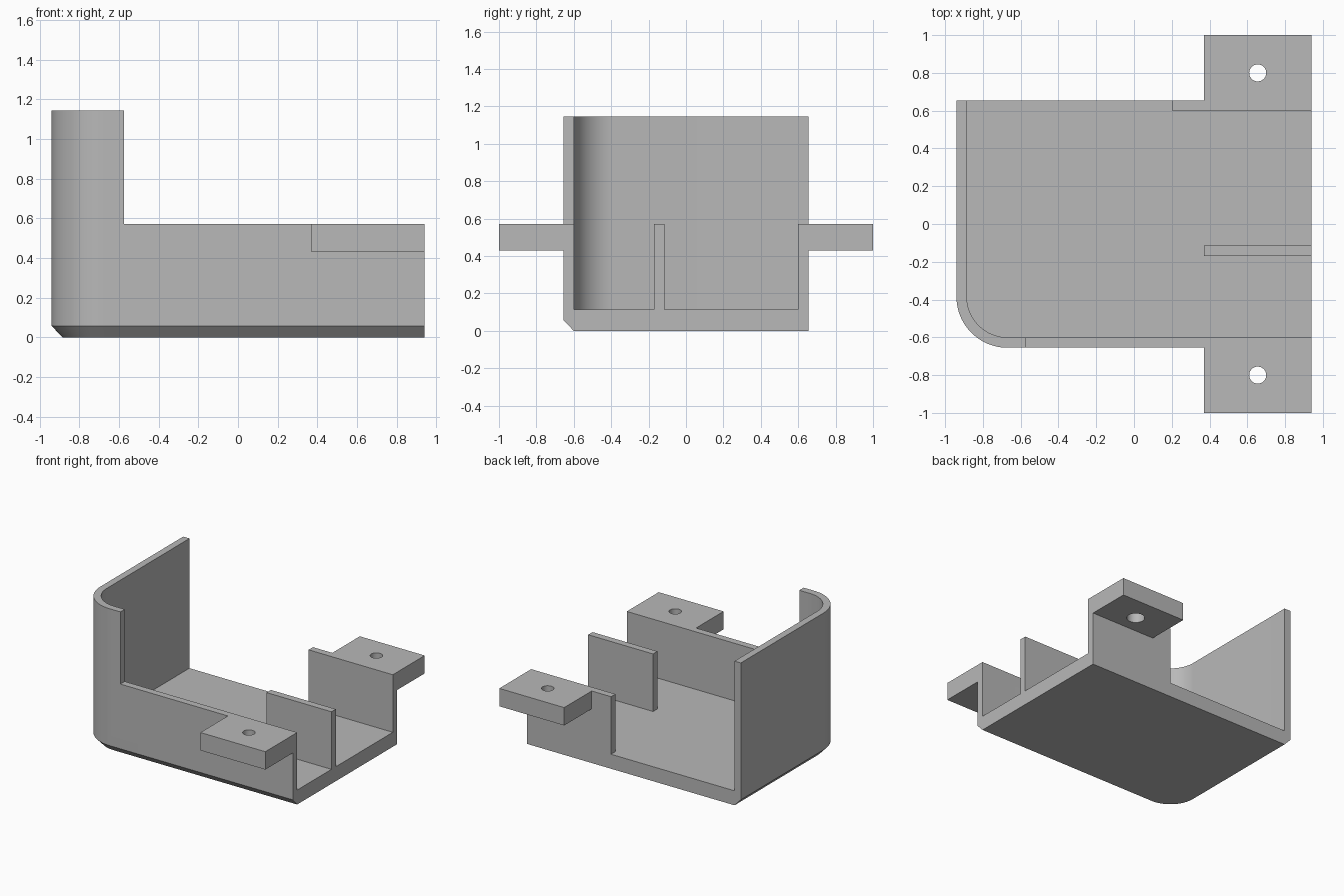
import bpy, bmesh, math
from mathutils import Matrix, Vector

default = bpy.data.objects.get("Cube")
if default:
    bpy.data.objects.remove(default, do_unlink=True)

grey = bpy.data.materials.new("plain grey")
grey.use_nodes = True
COLOUR = (0.48, 0.48, 0.48, 1)
grey.diffuse_color = COLOUR
grey.node_tree.nodes["Principled BSDF"].inputs["Base Color"].default_value = COLOUR

X, Y = 0.94, 0.655         # half width and half depth of the tray
T = 0.055                  # wall thickness
FLOOR, LOW, HIGH = 0.115, 0.572, 1.145
R = 0.27                   # corner radius
TAB_X = 0.37


def make(name, bm):
    bmesh.ops.recalc_face_normals(bm, faces=bm.faces)
    mesh = bpy.data.meshes.new(name)
    bm.to_mesh(mesh)
    bm.free()
    obj = bpy.data.objects.new(name, mesh)
    bpy.context.collection.objects.link(obj)
    mesh.materials.append(grey)
    return obj


def box(name, lo, hi):
    lo, hi = Vector(lo), Vector(hi)
    bm = bmesh.new()
    bmesh.ops.create_cube(bm, size=1, matrix=Matrix.Translation((lo + hi) / 2)
                          @ Matrix.Diagonal((*(hi - lo), 1)))
    return make(name, bm)


def cylinder(name, x, y, radius, z0, z1):
    bm = bmesh.new()
    bmesh.ops.create_cone(bm, cap_ends=True, segments=40, radius1=radius, radius2=radius,
                          depth=z1 - z0, matrix=Matrix.Translation((x, y, (z0 + z1) / 2)))
    return make(name, bm)


def outline(inset, extra=0):
    """Rectangle with one rounded corner; extra pushes the open sides outward."""
    pts = [(X + extra, inset - Y), (X + extra, Y + extra), (inset - X, Y + extra)]
    for i in range(25):
        a = math.pi + i / 24 * math.pi / 2
        pts.append((R - X + (R - inset) * math.cos(a), R - Y + (R - inset) * math.sin(a)))
    return pts


def loft(name, levels):
    """Stack matching outlines given as (points, height)."""
    bm = bmesh.new()
    rings = [[bm.verts.new((x, y, z)) for x, y in pts] for pts, z in levels]
    for a, b in zip(rings, rings[1:]):
        for i in range(len(a)):
            j = (i + 1) % len(a)
            bm.faces.new((a[i], a[j], b[j], b[i]))
    bm.faces.new(rings[0])
    bm.faces.new(rings[-1])
    return make(name, bm)


def cut(obj, cutter):
    cutter.hide_render = True
    mod = obj.modifiers.new("cut", 'BOOLEAN')
    mod.operation, mod.solver, mod.object = 'DIFFERENCE', 'EXACT', cutter
    bpy.context.view_layer.objects.active = obj
    bpy.ops.object.modifier_apply(modifier=mod.name)
    bpy.data.objects.remove(cutter, do_unlink=True)


def smooth(obj):
    bpy.ops.object.select_all(action='DESELECT')
    obj.select_set(True)
    bpy.context.view_layer.objects.active = obj
    bpy.ops.object.shade_smooth_by_angle(angle=math.radians(30))


# Tray with floor, tall side wall, rounded corner and low front wall
tray = loft("tray", [(outline(T), 0), (outline(0), 0.058), (outline(0), HIGH)])
inner = outline(T, 0.2)
cut(tray, loft("cavity_cutter", [(inner, FLOOR), (inner, HIGH + 0.2)]))
cut(tray, box("step_cutter", (-0.575, -1, LOW), (1.3, 1, HIGH + 0.2)))
smooth(tray)

# Short back wall and divider
box("back_wall", (0.2, Y - T, FLOOR), (X, Y, LOW))
box("divider", (TAB_X, -0.17, FLOOR), (X, -0.115, LOW))

# Mounting tabs with screw holes, wider underneath
for name, side in (("front_tab", -1), ("back_tab", 1)):
    near, far = sorted((side * Y, side))
    tab = box(name, (TAB_X, near, 0.43), (X, far, LOW))
    cut(tab, cylinder("hole_cutter", 0.655, side * 0.8, 0.045, 0.3, 0.7))
    cut(tab, cylinder("recess_cutter", 0.655, side * 0.8, 0.066, 0.3, 0.515))
    smooth(tab)
